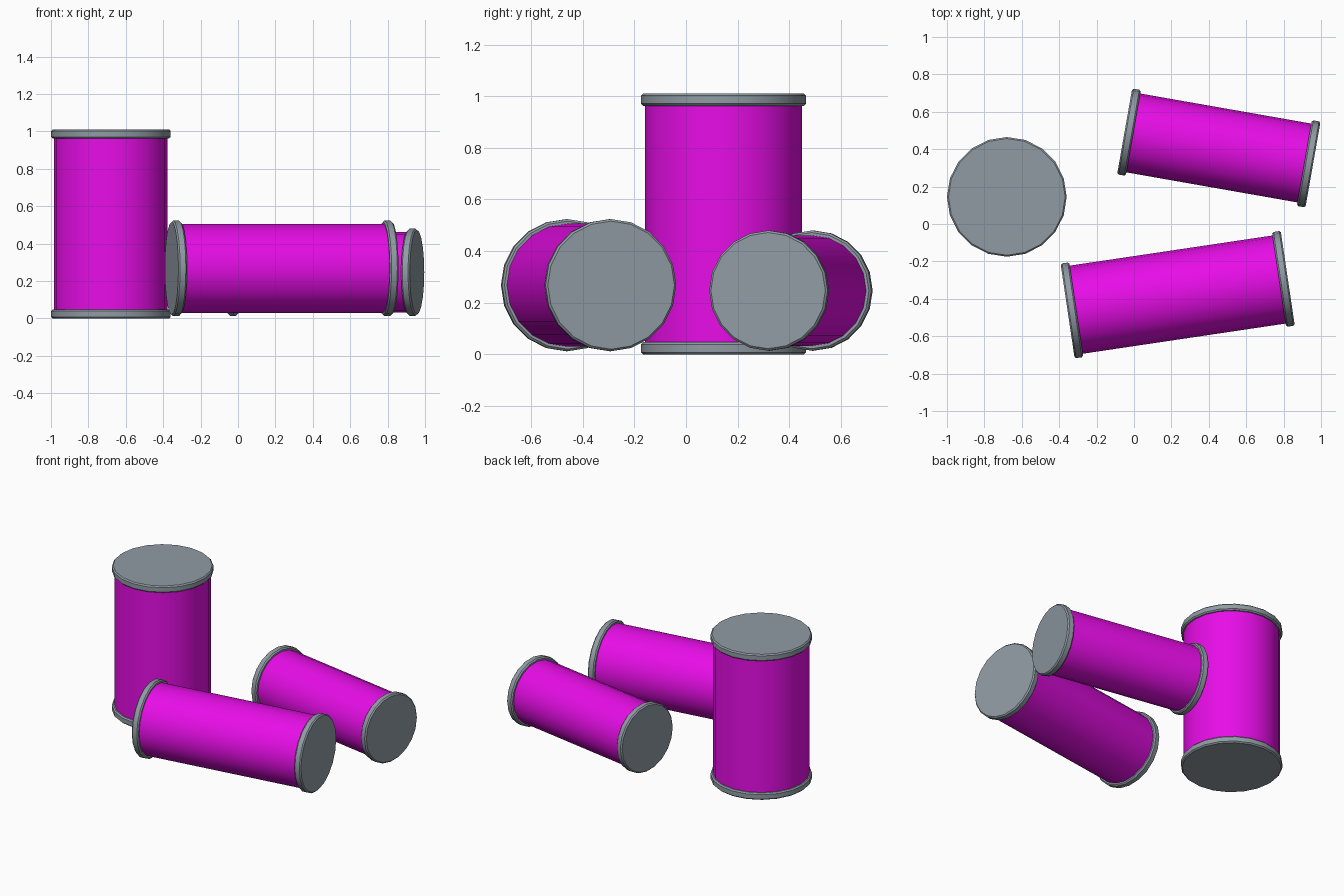
import bpy
from math import radians
from mathutils import Matrix, Vector

SIDES = 20
CAP = 0.047

cube = bpy.data.objects.get("Cube")
if cube:
    bpy.data.objects.remove(cube, do_unlink=True)


def material(name, color):
    mat = bpy.data.materials.new(name)
    mat.use_nodes = True
    mat.diffuse_color = color
    bsdf = mat.node_tree.nodes["Principled BSDF"]
    bsdf.inputs["Base Color"].default_value = color
    return mat


magenta = material("magenta", (0.8, 0.004, 0.8, 1))
steel_grey = material("steel grey", (0.28, 0.33, 0.37, 1))


def cylinder(name, frame, offset, radius, depth, mat, bevel=0):
    """A drum piece placed along the local z axis of the frame."""
    bpy.ops.mesh.primitive_cylinder_add(vertices=SIDES, radius=radius, depth=depth)
    obj = bpy.context.object
    obj.name = name
    obj.data.materials.append(mat)
    bpy.ops.object.shade_smooth_by_angle(angle=radians(30))
    obj.matrix_world = frame @ Matrix.Translation((0, 0, offset))
    if bevel:
        mod = obj.modifiers.new("rim bevel", "BEVEL")
        mod.width = bevel
        mod.segments = 1
        mod.limit_method = "ANGLE"
        mod.angle_limit = radians(60)


def drum(name, start, end, body_radius, cap_radius):
    """A smooth body closed by two slightly wider bevelled caps."""
    start, end = Vector(start), Vector(end)
    axis = end - start
    length = axis.length
    turn = axis.to_track_quat("Z", "Y").to_matrix().to_4x4()
    frame = Matrix.Translation((start + end) / 2) @ turn
    cylinder(name + "_body", frame, 0, body_radius, length - CAP, magenta)
    for label, side in (("start", -1), ("end", 1)):
        cylinder(f"{name}_{label}_cap", frame, side * (length - CAP) / 2,
                 cap_radius, CAP, steel_grey, 0.008)


# Standing drum, then the two lying on the floor
drum("standing_drum", (-0.68, 0.145, 0), (-0.68, 0.145, 1.01), 0.304, 0.32)
drum("front_drum", (-0.355, -0.465, 0.268), (0.822, -0.29, 0.268), 0.238, 0.256)
drum("back_drum", (-0.05, 0.495, 0.247), (0.957, 0.318, 0.247), 0.214, 0.233)
